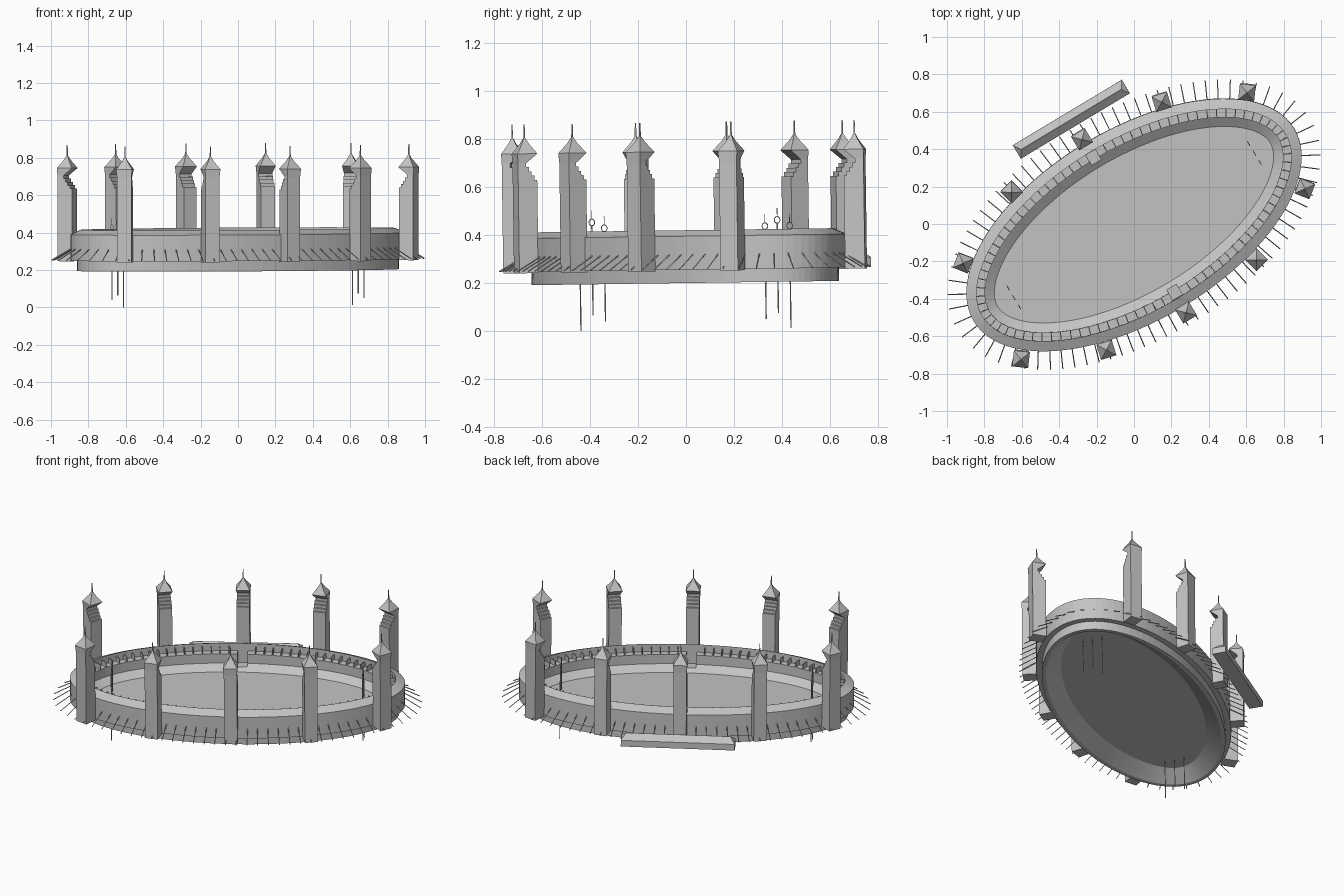
import bpy, bmesh, math
from mathutils import Matrix, Vector

cube = bpy.data.objects.get("Cube")
if cube:
    bpy.data.objects.remove(cube, do_unlink=True)

stone = bpy.data.materials.new("stone_grey")
stone.use_nodes = True
GREY = (0.55, 0.55, 0.55, 1)
stone.diffuse_color = GREY
stone.node_tree.nodes["Principled BSDF"].inputs["Base Color"].default_value = GREY

A, B = 1.0, 0.51                       # half axes of the arena
PLACE = Matrix.Rotation(0.014, 4, 'X') @ Matrix.Rotation(math.radians(31), 4, 'Z')


def finish(bm, name):
    bmesh.ops.recalc_face_normals(bm, faces=bm.faces)
    mesh = bpy.data.meshes.new(name)
    bm.to_mesh(mesh)
    bm.free()
    mesh.materials.append(stone)
    ob = bpy.data.objects.new(name, mesh)
    bpy.context.collection.objects.link(ob)
    ob.matrix_world = PLACE
    return ob


def rim(t, d, z):
    """Point on the oval at parameter t, moved inward by d."""
    n = Vector((math.cos(t) / A, math.sin(t) / B, 0)).normalized()
    return Vector((A * math.cos(t), B * math.sin(t), z)) - n * d


def loft(bm, rings, caps=True):
    rows = [[bm.verts.new(p) for p in ring] for ring in rings]
    n = len(rows[0])
    for r0, r1 in zip(rows, rows[1:]):
        for i in range(n):
            j = (i + 1) % n
            bm.faces.new((r0[i], r0[j], r1[j], r1[i]))
    if caps:
        bm.faces.new(rows[0])
        bm.faces.new(rows[-1])


def rod(bm, p, q, r, sides=4):
    axis = q - p
    m = Matrix.Translation((p + q) / 2) @ axis.to_track_quat('Z', 'Y').to_matrix().to_4x4()
    bmesh.ops.create_cone(bm, cap_ends=True, segments=sides, radius1=r, radius2=r,
                          depth=axis.length, matrix=m)


def box(bm, frame, size, at):
    m = frame @ Matrix.Translation(at) @ Matrix.Diagonal((*size, 1))
    bmesh.ops.create_cube(bm, size=1, matrix=m)


def even_params(count):
    """Parameters spaced evenly along the oval."""
    fine = 2000
    ts = [2 * math.pi * i / fine for i in range(fine + 1)]
    lengths = [0]
    for t0, t1 in zip(ts, ts[1:]):
        lengths.append(lengths[-1] + (rim(t1, 0, 0) - rim(t0, 0, 0)).length)
    out, k = [], 0
    for i in range(count):
        goal = lengths[-1] * (i + 0.5) / count
        while lengths[k] < goal:
            k += 1
        out.append(ts[k])
    return out


# Arena: outer wall, sloped roof, gallery ledge, bank, floor and base ring
section = [(.15, .275), (.10, .31), (.10, .37), (.055, .37), (.055, .42), (0, .395),
           (0, .255), (.035, .255), (.035, .20), (.06, .20), (.15, .262)]
SEG = 96
bm = bmesh.new()
loft(bm, [[rim(2 * math.pi * i / SEG, d, z) for i in range(SEG)] for d, z in section])
arena = finish(bm, "arena_bowl")

# Gateways through the gallery on both long sides
bm = bmesh.new()
for s in (-1, 1):
    box(bm, Matrix(), (.06, .065, .2), (0, s * (B - .09), .395))
cutter = finish(bm, "gateway_cutter")
cutter.hide_render = True
cutter.hide_viewport = True
mod = arena.modifiers.new("gateways", 'BOOLEAN')
mod.operation = 'DIFFERENCE'
mod.object = cutter

# Gallery dividers
bm = bmesh.new()
for t in even_params(88):
    p = rim(t, .0775, .385)
    if abs(p.x) > .035:
        n = rim(t, 0, 0) - rim(t, 1, 0)
        frame = Matrix.Translation(p) @ Matrix.Rotation(math.atan2(n.y, n.x), 4, 'Z')
        box(bm, frame, (.045, .005, .035), (0, 0, 0))
finish(bm, "gallery_dividers")

# Slanted spikes around the wall
bm = bmesh.new()
for t in even_params(80):
    rod(bm, rim(t, .005, .32), rim(t, -.10, .258), .0028)
finish(bm, "wall_spikes")


# Towers: body with stepped seats facing the field, flared roof and spire
def tower(x, y, name):
    angle = math.atan2(y / B ** 2, x / A ** 2)
    frame = Matrix.Translation((x, y, 0)) @ Matrix.Rotation(angle, 4, 'Z')
    half = .039
    outline = [(.041, .25), (.041, .74), (.018, .74)]
    steps = 5
    for i in range(steps):
        z = .71 - i * .018
        w = .018 - i * .012
        outline += [(w, z), (w - .012, z)]
    outline += [(-.042, .62), (-.042, .25)]
    bm = bmesh.new()
    loft(bm, [[frame @ Vector((w, s * half, z)) for w, z in outline] for s in (-1, 1)])
    rings = []
    for c, hw, ht, z in ((.028, .013, .038, .70), (0, .043, .043, .748),
                         (0, .015, .015, .79), (0, .003, .003, .815), (0, .002, .002, .87)):
        rings.append([frame @ Vector((c + a * hw, b * ht, z))
                      for a, b in ((-1, -1), (1, -1), (1, 1), (-1, 1))])
    loft(bm, rings)
    finish(bm, name)


spots = [(0, s * .54) for s in (-1, 1)]
spots += [(sx * x, sy * y) for x, y in ((.468, .492), (.885, .30))
          for sx in (-1, 1) for sy in (-1, 1)]
for i, (x, y) in enumerate(spots):
    tower(x, y, f"tower_{i + 1}")

# Goal hoops on tall poles at both ends
for end in (-1, 1):
    bm = bmesh.new()
    for v in (-.06, 0, .06):
        ring_z = .458 if v == 0 else .433
        low = .07 if v == 0 else (.007 if end * v > 0 else .045)
        x, r = end * .75, .014
        rod(bm, Vector((x, v, low)), Vector((x, v, ring_z - r)), .003, 6)
        rod(bm, Vector((x, v, ring_z + r)), Vector((x, v, ring_z + .05)), .0015)
        pts = [Vector((x, v + r * math.cos(k * math.pi / 6), ring_z + r * math.sin(k * math.pi / 6)))
               for k in range(12)]
        for k in range(12):
            rod(bm, pts[k - 1], pts[k], .002)
    finish(bm, "goal_hoops_left" if end > 0 else "goal_hoops_right")

# Long hall with a hipped roof outside the back wall
bm = bmesh.new()
loft(bm, [[Vector((.003 + a * hl, .656 + b * hw, z)) for a, b in ((-1, -1), (1, -1), (1, 1), (-1, 1))]
          for hl, hw, z in ((.34, .042, .258), (.34, .042, .298), (.312, .001, .33))])
finish(bm, "outer_hall")
